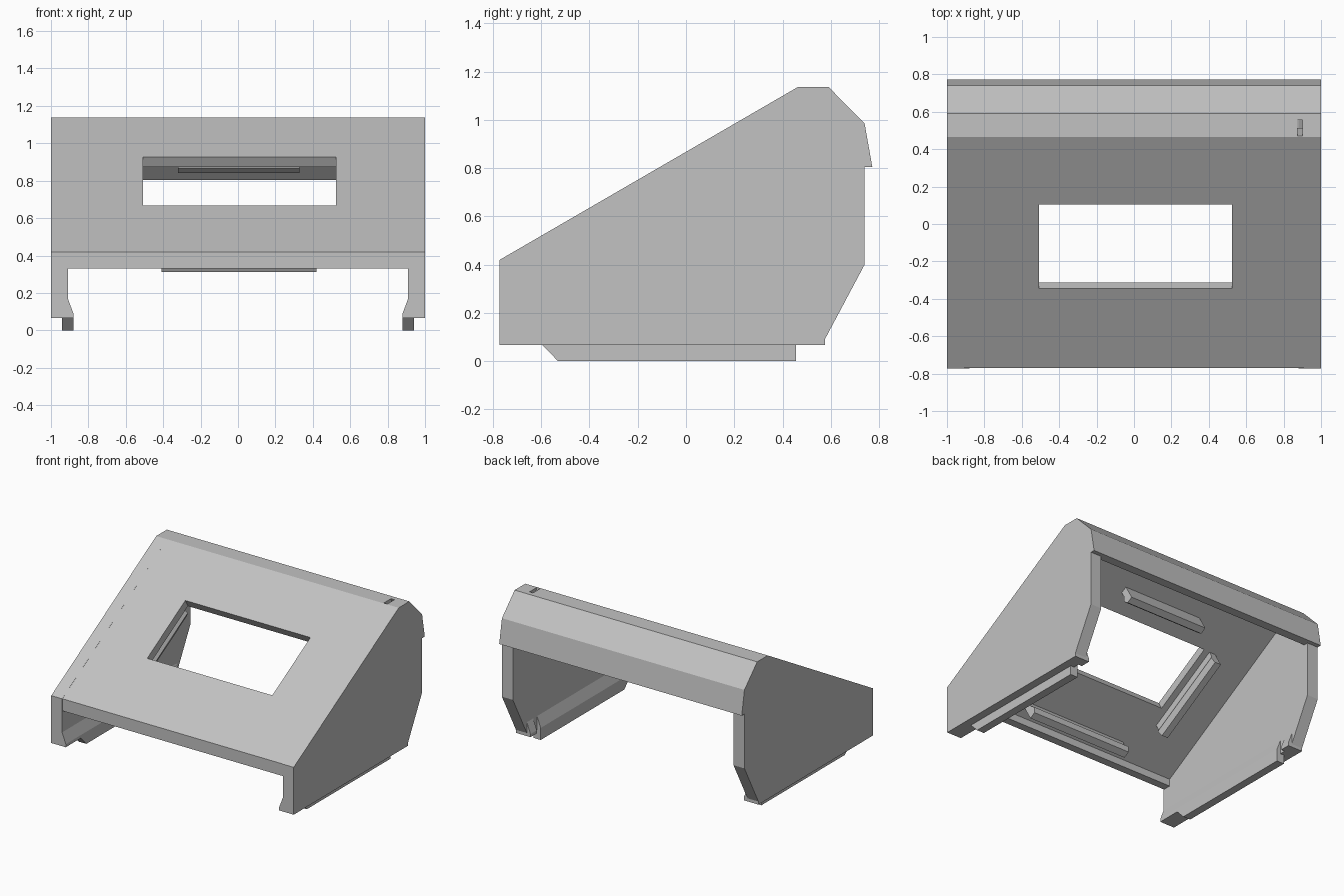
import bpy, bmesh, math
from mathutils import Vector

if "Cube" in bpy.data.objects:
    bpy.data.objects.remove(bpy.data.objects["Cube"])

grey = bpy.data.materials.new("light_grey")
grey.diffuse_color = (0.54, 0.54, 0.54, 1)
grey.use_nodes = True
grey.node_tree.nodes["Principled BSDF"].inputs["Base Color"].default_value = grey.diffuse_color


def prism(name, pts, a, b, place):
    """Extrude a 2D outline from a to b; place(u, v, w) gives the 3D point."""
    bm = bmesh.new()
    ends = [[bm.verts.new(place(u, v, w)) for u, v in pts] for w in (a, b)]
    bm.faces.new(ends[0])
    bm.faces.new(ends[1])
    n = len(pts)
    for i in range(n):
        j = (i + 1) % n
        bm.faces.new((ends[0][i], ends[0][j], ends[1][j], ends[1][i]))
    bmesh.ops.recalc_face_normals(bm, faces=bm.faces)
    me = bpy.data.meshes.new(name)
    bm.to_mesh(me)
    bm.free()
    me.materials.append(grey)
    ob = bpy.data.objects.new(name, me)
    bpy.context.collection.objects.link(ob)
    return ob


def along_x(u, v, w):
    return Vector((w, u, v))


def along_y(u, v, w):
    return Vector((u, w, v))


def cut(target, cutter):
    m = target.modifiers.new("cut", "BOOLEAN")
    m.operation, m.solver, m.object = "DIFFERENCE", "EXACT", cutter
    cutter.hide_render = True
    cutter.hide_set(True)


# Sloped roof with front lip and folded rear hood, one folded sheet
roof = prism("roof", [(-.77, .33), (-.77, .42), (.465, 1.137), (.59, 1.137),
                      (.74, .985), (.772, .805), (.705, .805), (.453, 1.057),
                      (-.71, .383), (-.71, .33)], -.91, .91, along_x)

# Window, cut square to the slope
SL = math.atan2(1.137 - .42, 1.235)
C, S = math.cos(SL), math.sin(SL)


def on_slope(y, d):
    """Point at depth d under the slope surface, below the surface point at y."""
    return (y + S * d, .42 + math.tan(SL) * (y + .77) - C * d)


window = prism("window_cutter", [on_slope(-.345, -.1), on_slope(.103, -.1),
                                 on_slope(.103, .09), on_slope(-.345, .09)],
               -.507, .525, along_x)
cut(roof, window)

# Small cord slot through the top edge
slot = prism("slot_cutter", [(.46, 1.17), (.545, 1.17), (.62, .93), (.535, .93)],
             .873, .902, along_x)
cut(roof, slot)

# Side walls, inner foot lips and bottom rails
wall_outline = [(-.772, .067), (-.772, .42), (.465, 1.137), (.59, 1.137),
                (.74, .985), (.772, .805), (.74, .805), (.74, .4),
                (.575, .09), (.575, .067)]
for side, sx in (("left", -1), ("right", 1)):
    prism(side + "_wall", wall_outline, sx * .91, sx, along_x)
    lip = [(sx * .91, .17), (sx * .88, .09), (sx * .88, .067), (sx * .91, .067)]
    prism(side + "_foot_lip", lip, -.772, .455, along_y)
    prism(side + "_rear_foot_lip", lip, .5, .575, along_y)
    prism(side + "_rail", [(-.595, .067), (-.53, 0), (.455, 0), (.455, .067)],
          sx * .88, sx * .94, along_x)

# Retaining bars under the roof: section is (offset towards window, depth)
section = [(-.03, .05), (.02, .05), (.02, .11), (.04, .145), (.02, .185), (-.03, .185)]


def cross_bar(name, y, toward, x0, x1):
    pts = []
    for s, d in section:
        yy, zz = on_slope(y, d)
        pts.append((yy + toward * s * C, zz + toward * s * S))
    prism(name, pts, x0, x1, along_x)


def side_bar(name, x, toward, y0, y1):
    prism(name, section, y0, y1,
          lambda s, d, y: Vector((x + toward * s, *on_slope(y, d))))


cross_bar("front_bar", -.655, 1, -.41, .42)
cross_bar("rear_bar", .25, -1, -.32, .33)
side_bar("left_bar", -.575, 1, -.46, .1)
side_bar("right_bar", .595, -1, -.46, .1)
